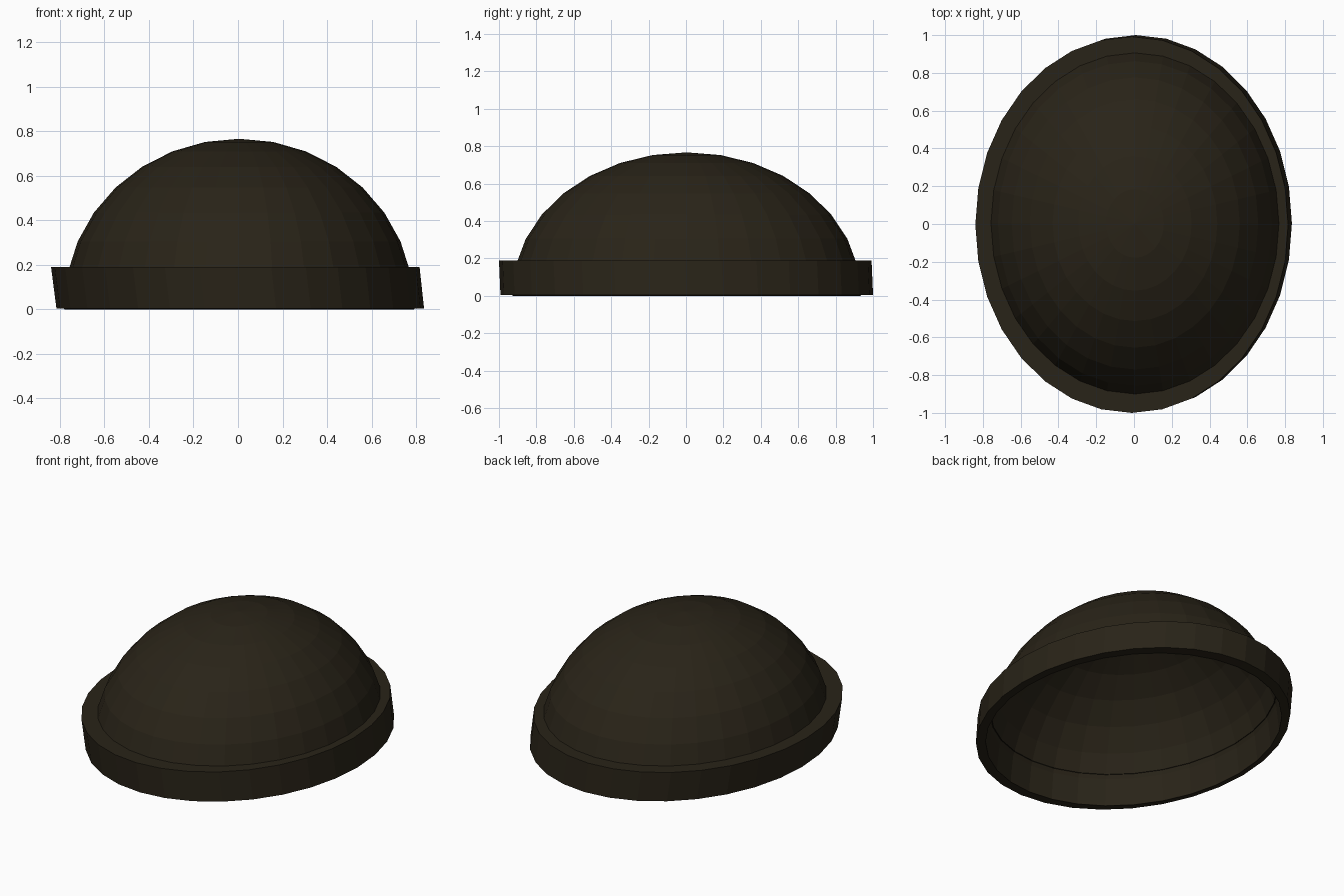
import bpy, bmesh, math

if "Cube" in bpy.data.objects:
    bpy.data.objects.remove(bpy.data.objects["Cube"])

SIDES = 32
wool = bpy.data.materials.new("dark_wool")
wool.diffuse_color = (0.022, 0.017, 0.009, 1)
wool.use_nodes = True
wool.node_tree.nodes["Principled BSDF"].inputs["Base Color"].default_value = wool.diffuse_color


def loft(name, rings, apex=None):
    """Bridge elliptical rings given as (cx, cy, z, rx, ry), optionally closed to an apex."""
    bm = bmesh.new()
    loops = []
    for cx, cy, z, rx, ry in rings:
        angles = [2 * math.pi * i / SIDES for i in range(SIDES)]
        loops.append([bm.verts.new((cx + rx * math.cos(a), cy + ry * math.sin(a), z)) for a in angles])
    for low, high in zip(loops, loops[1:]):
        for i in range(SIDES):
            j = (i + 1) % SIDES
            bm.faces.new((low[i], low[j], high[j], high[i]))
    if apex:
        tip = bm.verts.new(apex)
        for i in range(SIDES):
            bm.faces.new((loops[-1][i], loops[-1][(i + 1) % SIDES], tip))
    mesh = bpy.data.meshes.new(name)
    bm.to_mesh(mesh)
    bm.free()
    mesh.materials.append(wool)
    obj = bpy.data.objects.new(name, mesh)
    bpy.context.collection.objects.link(obj)
    return obj


# Hollow crown: half an ellipsoid in eight steps, with a short straight hem
CX, CY, RX, RY, RZ, BASE = 0.005, 0.003, 0.785, 0.93, 0.747, 0.02
crown = [(CX, CY, 0.0, RX, RY)]
for k in range(8):
    t = math.radians(11.25 * k)
    crown.append((CX, CY, BASE + RZ * math.sin(t), RX * math.cos(t), RY * math.cos(t)))
loft("crown", crown, (CX, CY, BASE + RZ))

# Folded cuff: slightly skewed band that meets the crown at both rims
loft("cuff", [
    (CX, CY, 0.003, RX, RY),
    (0.010, 0.004, 0.005, 0.826, 0.996),
    (-0.012, -0.004, 0.19, 0.828, 0.996),
    (CX, CY, 0.19, RX * 0.965, RY * 0.965),
])
